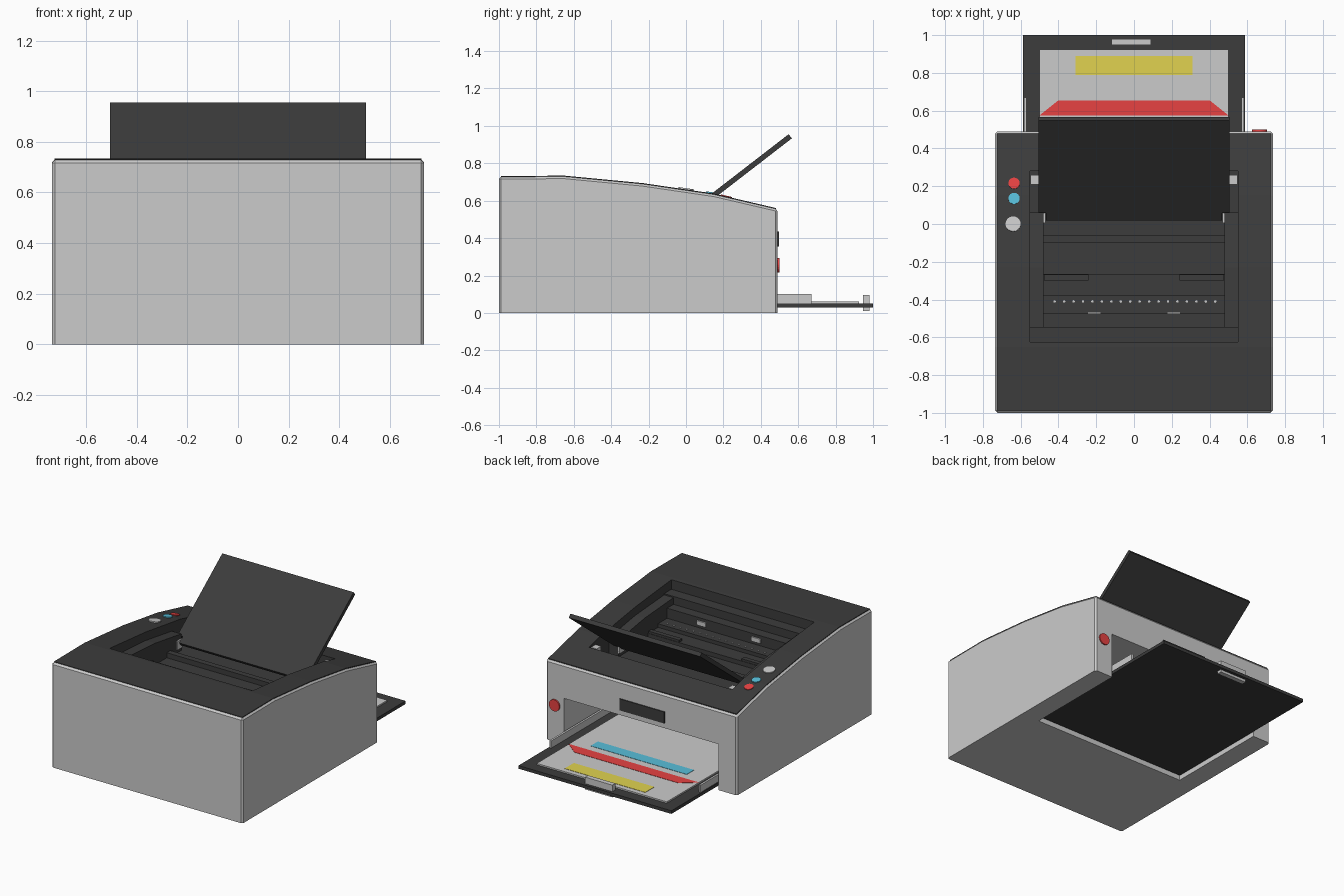
import bpy, bmesh, math
from mathutils import Vector

if "Cube" in bpy.data.objects:
    bpy.data.objects.remove(bpy.data.objects["Cube"])

MATS = {}
COLORS = {"dark": (0.045, 0.045, 0.045, 1), "red": (0.8, 0.055, 0.055, 1),
          "blue": (0.1, 0.52, 0.7, 1), "yellow": (0.75, 0.65, 0.08, 1)}


def paint(ob, color):
    if color:
        if color not in MATS:
            MATS[color] = bpy.data.materials.new(color)
            MATS[color].diffuse_color = COLORS[color]
        ob.data.materials.append(MATS[color])


def extrude(name, pts, vec, color=None, bevel=0):
    """Extrude a flat polygon of 3D points along vec."""
    bm = bmesh.new()
    face = bm.faces.new([bm.verts.new(p) for p in pts])
    res = bmesh.ops.extrude_face_region(bm, geom=[face])
    verts = [g for g in res["geom"] if isinstance(g, bmesh.types.BMVert)]
    bmesh.ops.translate(bm, verts=verts, vec=vec)
    bmesh.ops.recalc_face_normals(bm, faces=bm.faces)
    if bevel:
        edges = [e for e in bm.edges if e.calc_face_angle(0) > 1
                 and max(v.co.z for v in e.verts) > 0.1]
        bmesh.ops.bevel(bm, geom=edges, offset=bevel, segments=1, affect='EDGES')
    me = bpy.data.meshes.new(name)
    bm.to_mesh(me)
    bm.free()
    ob = bpy.data.objects.new(name, me)
    bpy.context.collection.objects.link(ob)
    paint(ob, color)
    return ob


def prism(name, yz, x0, x1, color=None, bevel=0):
    return extrude(name, [(x0, y, z) for y, z in yz], Vector((x1 - x0, 0, 0)), color, bevel)


def plate(name, xy, z0, z1, color=None):
    return extrude(name, [(x, y, z0) for x, y in xy], Vector((0, 0, z1 - z0)), color)


def box(name, x0, x1, y0, y1, z0, z1, color=None):
    return plate(name, [(x0, y0), (x1, y0), (x1, y1), (x0, y1)], z0, z1, color)


def disc(name, loc, r, depth, color=None, tilt=0.0, sides=24):
    bpy.ops.mesh.primitive_cylinder_add(vertices=sides, radius=r, depth=depth,
                                        location=loc, rotation=(tilt, 0, 0))
    ob = bpy.context.object
    ob.name = name
    paint(ob, color)
    return ob


def cut(ob, cutter):
    m = ob.modifiers.new("cut", 'BOOLEAN')
    m.operation, m.solver, m.object = 'DIFFERENCE', 'EXACT', cutter
    m.material_mode = 'TRANSFER'
    bpy.context.view_layer.objects.active = ob
    bpy.ops.object.modifier_apply(modifier=m.name)


# Housing with curved top, tray slot and feed recess
TOP = [(-1, 0.728), (-0.65, 0.73), (-0.23, 0.69), (0.15, 0.634), (0.49, 0.555)]
body = prism("housing", [(-1, 0)] + TOP + [(0.49, 0)], -0.735, 0.735, bevel=0.012)
recess = box("recess_cutter", -0.55, 0.55, -0.625, 0.28, 0.45, 1, "dark")
slot = box("slot_cutter", -0.595, 0.595, -0.25, 0.6, -0.1, 0.32)

# Dark top panel following the curved top
ends = [(-0.988, 0.728)] + TOP[1:4] + [(0.48, 0.557)]
lid = prism("top_panel", [(y, z + 0.004) for y, z in ends]
            + [(y, z - 0.012) for y, z in reversed(ends)], -0.724, 0.724, "dark")
cut(body, recess)
cut(body, slot)
cut(lid, recess)
for c in (recess, slot):
    bpy.data.objects.remove(c)

# Stepped floor inside the recess: (y start, y end, height)
floor = [(-0.625, -0.545, 0.665), (-0.545, -0.475, 0.61), (-0.475, -0.375, 0.54),
         (-0.375, -0.265, 0.515), (-0.265, -0.1, 0.485), (-0.1, -0.06, 0.52),
         (-0.06, 0.28, 0.475)]
outline = [(-0.625, 0.45)]
for a, b, z in floor:
    outline += [(a, z), (b, z)]
prism("feed_floor", outline + [(0.28, 0.45)], -0.55, 0.55, "dark")

# Paired parts inside the recess
for s, side in ((-1, "left"), (1, "right")):
    def pair(name, xa, xb, *rest):
        return box(f"{side}_{name}", min(s * xa, s * xb), max(s * xa, s * xb), *rest)
    prism(f"{side}_ledge", [(-0.6, 0.45), (-0.6, 0.66), (-0.23, 0.635), (0.06, 0.59),
                            (0.06, 0.45)], s * 0.478, s * 0.55, "dark")
    pair("guide_bar", 0.24, 0.476, -0.3, -0.268, 0.51, 0.53, "dark")
    pair("sensor_tab", 0.175, 0.245, -0.475, -0.465, 0.56, 0.59)
    pair("hinge_arm", 0.468, 0.482, 0.005, 0.06, 0.5, 0.56)
    pair("hinge_block", 0.505, 0.548, 0.21, 0.26, 0.46, 0.6)
    pair("tray_rail", 0.568, 0.582, -0.2, 0.67, 0.045, 0.1)

# Row of small pins on the feed bar
for i in range(18):
    disc("feed_pin", (-0.42 + i * 0.05, -0.41, 0.541), 0.007, 0.008, sides=8)

# Tilted paper support flap, narrower at its foot
flap = plate("support_flap", [(-0.465, 0), (0.465, 0), (0.465, 0.05), (0.505, 0.05),
                              (0.505, 0.67), (-0.505, 0.67), (-0.505, 0.05), (-0.465, 0.05)],
             -0.014, 0.014, "dark")
flap.location = (0, 0.027, 0.535)
flap.rotation_euler = (math.atan(0.772), 0, 0)

# Paper tray, sheet, printed stripes and handle
box("paper_tray", -0.588, 0.588, -0.24, 1.0, 0.028, 0.05, "dark")
box("paper_sheet", -0.5, 0.5, -0.2, 0.925, 0.05, 0.06)
box("yellow_stripe", -0.31, 0.31, 0.79, 0.89, 0.06, 0.062, "yellow")
plate("red_stripe", [(-0.5, 0.575), (0.5, 0.575), (0.4, 0.655), (-0.4, 0.655)],
      0.06, 0.062, "red")
box("blue_stripe", -0.37, 0.37, 0.44, 0.52, 0.06, 0.062, "blue")
box("tray_handle", -0.12, 0.09, 0.947, 0.98, 0.01, 0.095)

# Control buttons on the sloping top
tilt = math.atan2(0.634 - 0.69, 0.38)
disc("red_button", (-0.635, 0.215, 0.621), 0.03, 0.012, "red", -0.228)
disc("blue_button", (-0.635, 0.135, 0.64), 0.03, 0.012, "blue", tilt)
disc("grey_button", (-0.64, 0.0, 0.661), 0.04, 0.012, None, tilt)

# Power button and display panel on the tray side
disc("power_button", (0.665, 0.49, 0.255), 0.04, 0.018, "red", math.pi / 2)
box("display_panel", -0.18, 0.165, 0.48, 0.497, 0.355, 0.435, "dark")

for m in bpy.data.materials:
    if m.users and not m.is_grease_pencil:
        m.use_nodes = True
        m.node_tree.nodes["Principled BSDF"].inputs["Base Color"].default_value = m.diffuse_color
